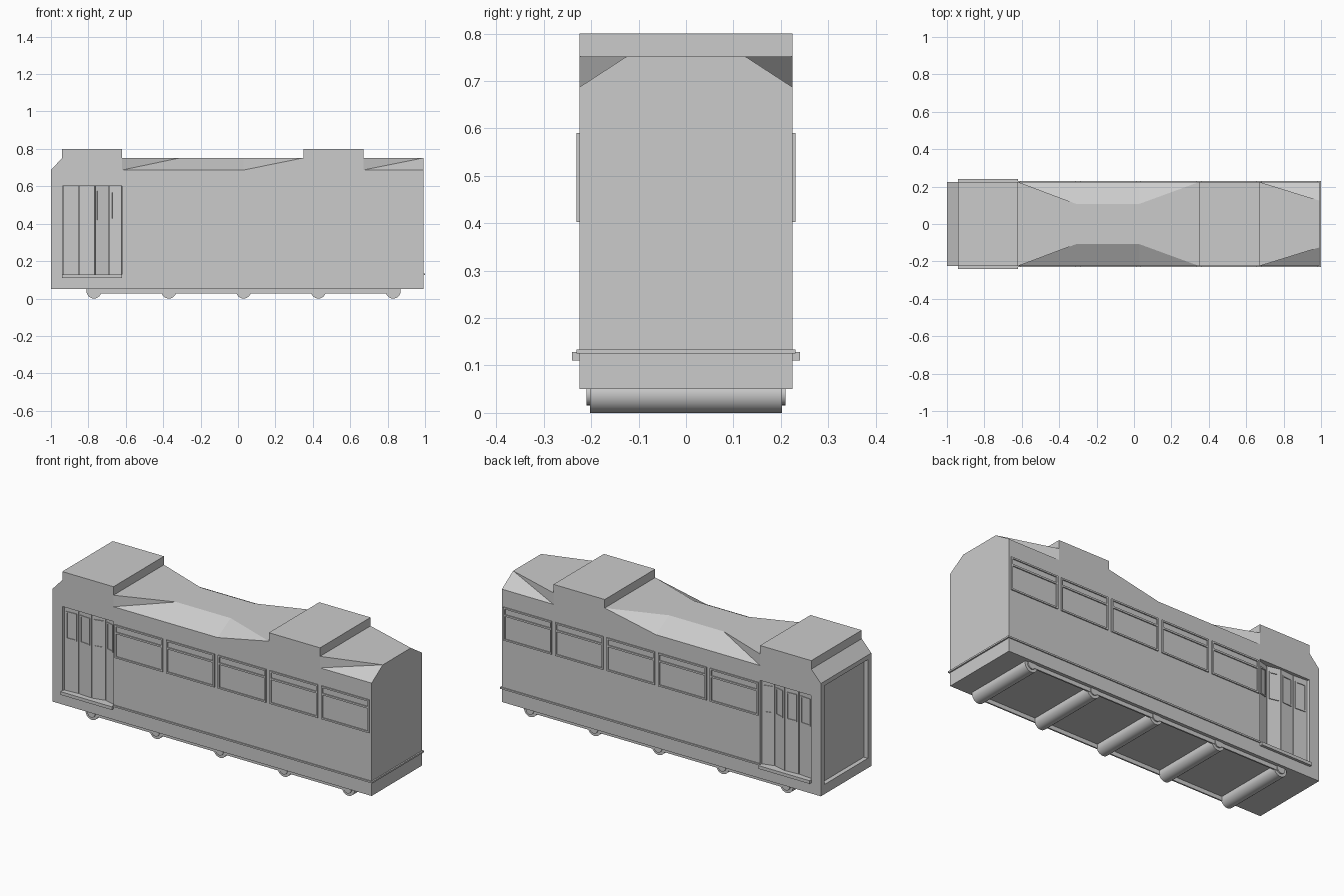
import bpy, bmesh
from math import atan2, hypot, cos, sin, radians
from mathutils import Matrix, Vector

if "Cube" in bpy.data.objects:
    bpy.data.objects.remove(bpy.data.objects["Cube"])

W = 0.225  # half width of the body


def finish(name, bm, mirror=False):
    bmesh.ops.recalc_face_normals(bm, faces=bm.faces)
    me = bpy.data.meshes.new(name)
    bm.to_mesh(me)
    bm.free()
    ob = bpy.data.objects.new(name, me)
    bpy.context.collection.objects.link(ob)
    if mirror:
        m = ob.modifiers.new("mirror", 'MIRROR')
        m.use_axis = (False, True, False)
        m.use_mirror_merge = False
    return ob


def add_box(bm, x, y, z):
    size = (x[1] - x[0], y[1] - y[0], z[1] - z[0])
    mid = ((x[0] + x[1]) / 2, (y[0] + y[1]) / 2, (z[0] + z[1]) / 2)
    bmesh.ops.create_cube(bm, size=1, matrix=Matrix.Translation(mid) @ Matrix.Diagonal((*size, 1)))


def box(name, x, y, z, mirror=False):
    bm = bmesh.new()
    add_box(bm, x, y, z)
    return finish(name, bm, mirror)


def add_frame(bm, x, y, z, t):
    add_box(bm, (x[0], x[0] + t), y, z)
    add_box(bm, (x[1] - t, x[1]), y, z)
    add_box(bm, (x[0] + t, x[1] - t), y, (z[0], z[0] + t))
    add_box(bm, (x[0] + t, x[1] - t), y, (z[1] - t, z[1]))


def hull(name, pts, shifts):
    bm = bmesh.new()
    for s in [(0, 0, 0)] + shifts:
        for p in pts:
            bm.verts.new(Vector(p) + Vector(s))
    r = bmesh.ops.convex_hull(bm, input=bm.verts)
    junk = {v for v in r["geom_interior"] + r["geom_unused"] if isinstance(v, bmesh.types.BMVert)}
    bmesh.ops.delete(bm, geom=list(junk), context='VERTS')
    return finish(name, bm)


def cut(target, cutter):
    m = target.modifiers.new("cut", 'BOOLEAN')
    m.operation, m.solver, m.object = 'DIFFERENCE', 'EXACT', cutter
    bpy.context.view_layer.objects.active = target
    bpy.ops.object.modifier_apply(modifier=m.name)
    bpy.data.objects.remove(cutter)


# Body: side profile extruded across the width
bm = bmesh.new()
prof = [(-1, .05), (.992, .05), (.992, .752), (-.94, .752), (-1, .687)]
f = bm.faces.new([bm.verts.new((x, -W, z)) for x, z in prof])
r = bmesh.ops.extrude_face_region(bm, geom=[f])
bmesh.ops.translate(bm, vec=(0, 2 * W, 0), verts=[v for v in r["geom"] if isinstance(v, bmesh.types.BMVert)])
body = finish("body", bm)

# Roof corner facets and door openings cut on both sides
lo, hi = .687, .752
mid = [(-.62, W, lo), (-.62, W, hi), (-.31, .108, hi), (.03, .108, hi), (.35, W, hi), (.03, W, lo)]
end = [(.67, W, lo), (.67, W, hi), (.992, .125, hi), (.992, W, lo), (.992, W, hi)]
for s in (1, -1):
    flip = lambda pts: [(x, y * s, z) for x, y, z in pts]
    cut(body, hull("roof_cutter", flip(mid), [(0, .05 * s, 0), (0, 0, .05)]))
    cut(body, hull("rear_cutter", flip(end), [(0, .05 * s, 0), (0, 0, .05), (.05, 0, 0)]))
    cut(body, box("door_cutter", (-.937, -.621), sorted((.185 * s, .3 * s)), (.128, .603)))

# Recessed front windscreen panel
cut(body, box("front_cutter", (-1.1, -.975), (-.193, .193), (.105, .662)))

# Raised roof boxes
box("front_roof_box", (-.94, -.62), (-W, W), (.752, .8))
box("rear_roof_box", (.35, .67), (-W, W), (.752, .8))

# Side windows: raised frame with a transom bar
bm = bmesh.new()
for i in range(5):
    x0 = -.61 + i * .3225
    y = (W - .003, .231)
    add_frame(bm, (x0, x0 + .3), y, (.403, .59), .009)
    add_box(bm, (x0 + .009, x0 + .291), y, (.54, .55))
finish("window_frames", bm, True)

# Folding door leaves, each with a raised window frame
bm = bmesh.new()
edges = [(-.937, .212), (-.85, .206), (-.765, .212), (-.69, .194), (-.621, .212)]
for (xa, ya), (xb, yb) in zip(edges, edges[1:]):
    L = hypot(xb - xa, yb - ya)
    leaf = bmesh.new()
    add_box(leaf, (.002, L - .002), (-.012, 0), (.128, .603))
    add_frame(leaf, (.012, L - .012), (-.001, .004), (.42, .575), .007)
    leaf.transform(Matrix.Translation((xa, ya, 0)) @ Matrix.Rotation(atan2(yb - ya, xb - xa), 4, 'Z'))
    tmp = bpy.data.meshes.new("tmp")
    leaf.to_mesh(tmp)
    leaf.free()
    bm.from_mesh(tmp)
    bpy.data.meshes.remove(tmp)
finish("door_leaves", bm, True)

# Door step
box("door_step", (-.94, -.62), (.19, .24), (.11, .128), True)

# Belt strip around sides and rear
bm = bmesh.new()
add_box(bm, (-.62, 1), (W - .003, .231), (.125, .134))
add_box(bm, (.989, 1), (0, W - .003), (.125, .134))
finish("belt_strip", bm, True)

# Rollers underneath with end hubs, and the rails between them
bm = bmesh.new()
for i in range(5):
    for rad, length in ((.04, .406), (.024, .42)):
        m = Matrix.Translation((-.77 + i * .4, 0, .04)) @ Matrix.Rotation(radians(90), 4, 'X')
        bmesh.ops.create_cone(bm, cap_ends=True, segments=24, radius1=rad, radius2=rad, depth=length, matrix=m)
rollers = finish("rollers", bm)
box("under_rail", (-.77, .83), (.198, .206), (.027, .052), True)

bpy.ops.object.select_all(action='DESELECT')
rollers.select_set(True)
bpy.context.view_layer.objects.active = rollers
bpy.ops.object.shade_smooth_by_angle(angle=radians(40))
